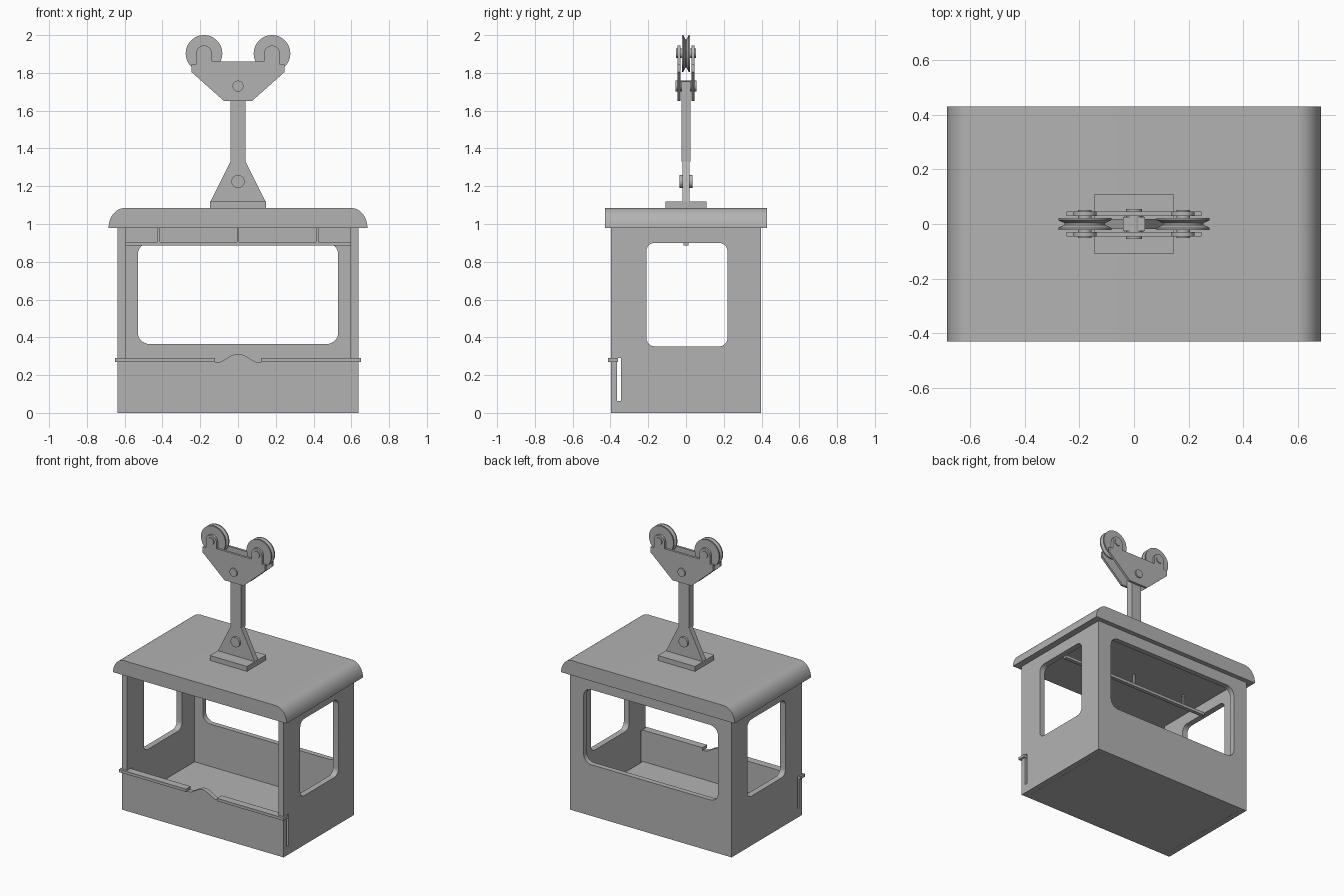
import bpy, bmesh, math
from mathutils import Matrix, Vector

if "Cube" in bpy.data.objects:
    bpy.data.objects.remove(bpy.data.objects["Cube"])

grey = bpy.data.materials.new("plain grey")
grey.diffuse_color = (0.45, 0.45, 0.45, 1)
grey.use_nodes = True
grey.node_tree.nodes["Principled BSDF"].inputs["Base Color"].default_value = grey.diffuse_color
XZ = Matrix(((1, 0, 0, 0), (0, 0, -1, 0), (0, 1, 0, 0), (0, 0, 0, 1)))  # profile seen from the front
YZ = Matrix(((0, 0, 1, 0), (1, 0, 0, 0), (0, 1, 0, 0), (0, 0, 0, 1)))   # profile seen from the right


def finish(name, bm):
    bmesh.ops.remove_doubles(bm, verts=bm.verts, dist=1e-5)
    bmesh.ops.recalc_face_normals(bm, faces=bm.faces)
    me = bpy.data.meshes.new(name)
    bm.to_mesh(me)
    bm.free()
    me.materials.clear()
    me.materials.append(grey)
    me.shade_smooth()
    me.set_sharp_from_angle(angle=math.radians(30))
    ob = bpy.data.objects.new(name, me)
    bpy.context.collection.objects.link(ob)
    return ob


def plate(name, outlines, lo, hi, frame):
    """Extrude a flat outline (later outlines are holes) between lo and hi along its normal axis."""
    cu = bpy.data.curves.new(name, 'CURVE')
    cu.dimensions = '2D'
    cu.fill_mode = 'BOTH'
    cu.extrude = (hi - lo) / 2
    for pts in outlines:
        sp = cu.splines.new('POLY')
        sp.points.add(len(pts) - 1)
        for p, (u, v) in zip(sp.points, pts):
            p.co = (u, v, 0, 1)
        sp.use_cyclic_u = True
    tmp = bpy.data.objects.new("tmp", cu)
    bpy.context.collection.objects.link(tmp)
    dg = bpy.context.evaluated_depsgraph_get()
    me = bpy.data.meshes.new_from_object(tmp.evaluated_get(dg))
    bm = bmesh.new()
    bm.from_mesh(me)
    bpy.data.objects.remove(tmp)
    bpy.data.curves.remove(cu)
    bpy.data.meshes.remove(me)
    mid = (lo + hi) / 2
    shift = Vector((0, mid, 0)) if frame is XZ else Vector((mid, 0, 0))
    bm.transform(Matrix.Translation(shift) @ frame)
    return finish(name, bm)


def box(name, x0, x1, y0, y1, z0, z1):
    bm = bmesh.new()
    bmesh.ops.create_cube(bm, size=1, matrix=Matrix.Translation(
        ((x0 + x1) / 2, (y0 + y1) / 2, (z0 + z1) / 2)) @ Matrix.Diagonal((x1 - x0, y1 - y0, z1 - z0, 1)))
    return finish(name, bm)


def lathe(name, profile, x, z, steps=48):
    """Spin (y, radius) points around a y axis through x, z."""
    bm = bmesh.new()
    vs = [bm.verts.new((x + r, y, z)) for y, r in profile]
    es = [bm.edges.new(e) for e in zip(vs, vs[1:])]
    bmesh.ops.spin(bm, geom=vs + es, cent=(x, 0, z), axis=(0, 1, 0), angle=2 * math.pi, steps=steps)
    return finish(name, bm)


def pin(name, x, z, r, h):
    return lathe(name, [(-h, 0), (-h, r), (h, r), (h, 0)], x, z, 32)


def arc(cx, cy, rx, ry, a0, a1, n):
    return [(cx + rx * math.cos(math.radians(a0 + (a1 - a0) * i / n)),
             cy + ry * math.sin(math.radians(a0 + (a1 - a0) * i / n))) for i in range(n + 1)]


def rounded(u0, u1, v0, v1, r):
    pts = []
    for cu, cv, a in ((u1 - r, v1 - r, 0), (u0 + r, v1 - r, 90), (u0 + r, v0 + r, 180), (u1 - r, v0 + r, 270)):
        pts += arc(cu, cv, r, r, a, a + 90, 8)
    return pts


# Cabin: floor, back wall and side walls with rounded windows
box("floor", -0.595, 0.595, -0.365, 0.36, 0, 0.063)
plate("back_wall", [[(-0.597, 0), (0.597, 0), (0.597, 0.98), (-0.597, 0.98)],
                    rounded(-0.53, 0.53, 0.365, 0.9, 0.06)], 0.36, 0.397, XZ)
side = [(-0.365, 0), (0.397, 0), (0.397, 0.98), (-0.397, 0.98), (-0.397, 0.29),
        (-0.344, 0.29), (-0.344, 0.063), (-0.365, 0.063)]
for name, lo, hi in (("left_wall", -0.638, -0.596), ("right_wall", 0.596, 0.638)):
    plate(name, [side, rounded(-0.21, 0.22, 0.352, 0.9, 0.045)], lo, hi, YZ)

# Front panel with raised middle, and a ledge on each side of it
bump = [(0.095 - 0.19 * i / 16, 0.27 + 0.042 * math.sin(math.pi * i / 16) ** 1.3) for i in range(17)]
plate("front_panel", [[(-0.638, 0), (0.638, 0), (0.638, 0.27)] + bump + [(-0.638, 0.27)]],
      -0.397, -0.365, XZ)
for name, s in (("left_ledge", -1), ("right_ledge", 1)):
    a, b = sorted((s * 0.122, s * 0.65))
    box(name, a, b, -0.413, -0.36, 0.27, 0.29)

# Roof with rounded ends
plate("roof", [arc(0.598, 0.98, 0.087, 0.105, 0, 90, 14) + arc(-0.598, 0.98, 0.087, 0.105, 90, 180, 14)],
      -0.43, 0.43, XZ)

# Hand rail hung under the roof
box("hand_rail", -0.597, 0.597, -0.013, 0.013, 0.885, 0.905)
for i, x in enumerate((-0.42, 0, 0.42)):
    box("rail_hanger_%d" % (i + 1), x - 0.006, x + 0.006, -0.006, 0.006, 0.9, 0.985)

# Hanger: base plate, tapered bracket and arm
box("base_plate", -0.147, 0.147, -0.108, 0.108, 1.08, 1.12)
plate("bracket", [[(-0.145, 1.12), (0.145, 1.12), (0.04, 1.33), (-0.04, 1.33)]], -0.019, 0.019, XZ)
box("arm", -0.04, 0.04, -0.025, 0.025, 1.33, 1.755)
pin("bracket_pin", 0, 1.225, 0.035, 0.034)
pin("carriage_pin", 0, 1.73, 0.029, 0.055)

# Carriage plates with humps over the wheel axles
half = [(0.075, 1.652), (0.247, 1.805), (0.247, 1.845), (0.222, 1.845)]
half += arc(0.18, 1.903, 0.042, 0.042, 0, 180, 14) + [(0.138, 1.86)]
outline = half + [(-x, z) for x, z in reversed(half)]
for name, lo in (("front_carriage_plate", -0.046), ("back_carriage_plate", 0.03)):
    plate(name, [outline], lo, lo + 0.016, XZ)

# Grooved wheels and their axles
for name, x in (("left", -0.18), ("right", 0.18)):
    lathe(name + "_wheel", [(-.022, 0), (-.022, .097), (-.014, .097), (-.003, .074), (.003, .074),
                            (.014, .097), (.022, .097), (.022, 0)], x, 1.903)
    pin(name + "_axle", x, 1.903, 0.025, 0.052)
